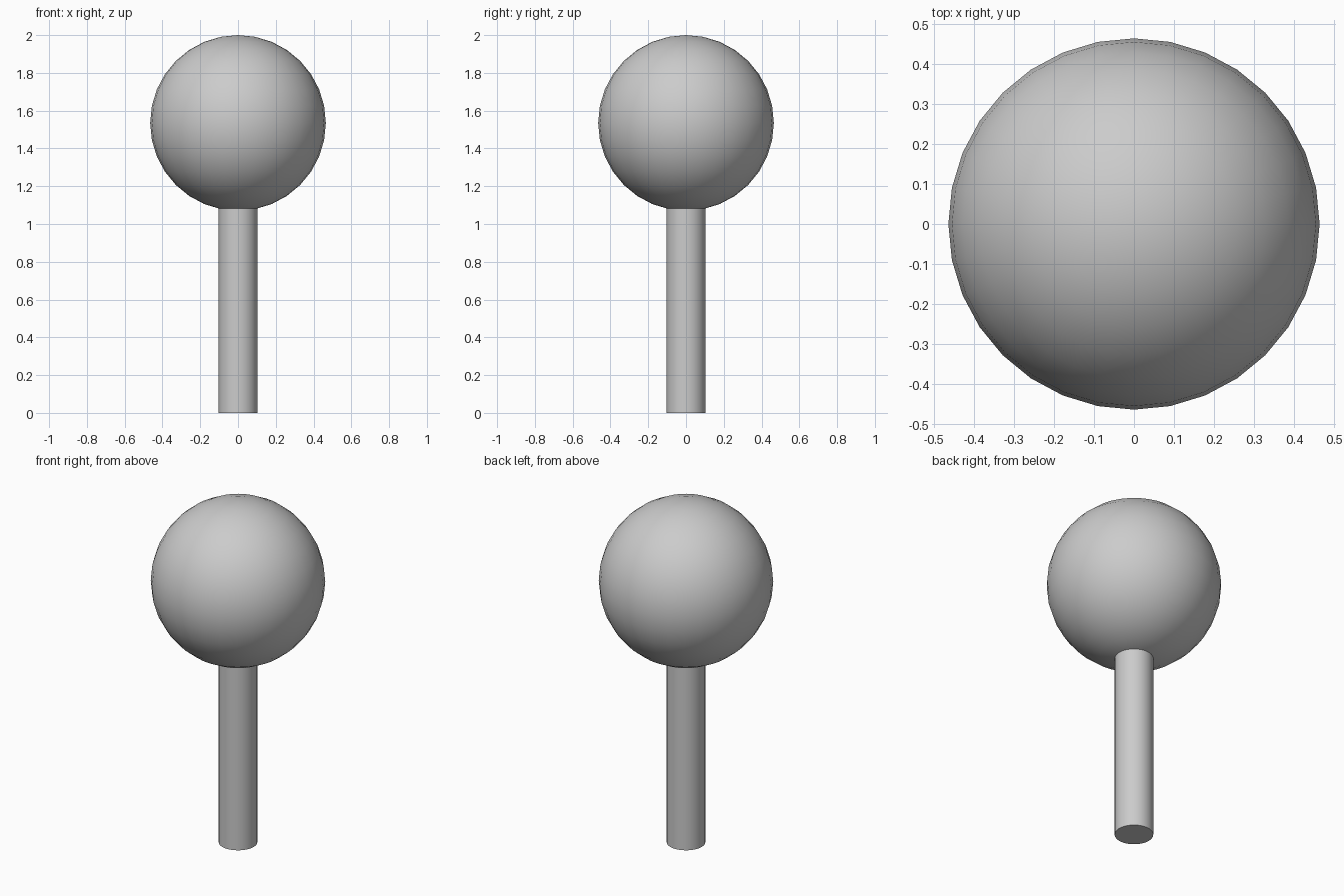
import bpy
import math

if "Cube" in bpy.data.objects:
    bpy.data.objects.remove(bpy.data.objects["Cube"])

BALL_R = 0.465
BALL_Z = 2.0 - BALL_R
STEM_R = 0.103
STEM_TOP = 1.10  # just inside the ball

# Round head
bpy.ops.mesh.primitive_uv_sphere_add(segments=32, ring_count=16, radius=BALL_R,
                                     location=(0, 0, BALL_Z))
bpy.context.object.name = "ball"
bpy.ops.object.shade_smooth()

# Straight stem
bpy.ops.mesh.primitive_cylinder_add(vertices=32, radius=STEM_R, depth=STEM_TOP,
                                    location=(0, 0, STEM_TOP / 2))
bpy.context.object.name = "stem"
bpy.ops.object.shade_smooth_by_angle(angle=math.radians(30))
